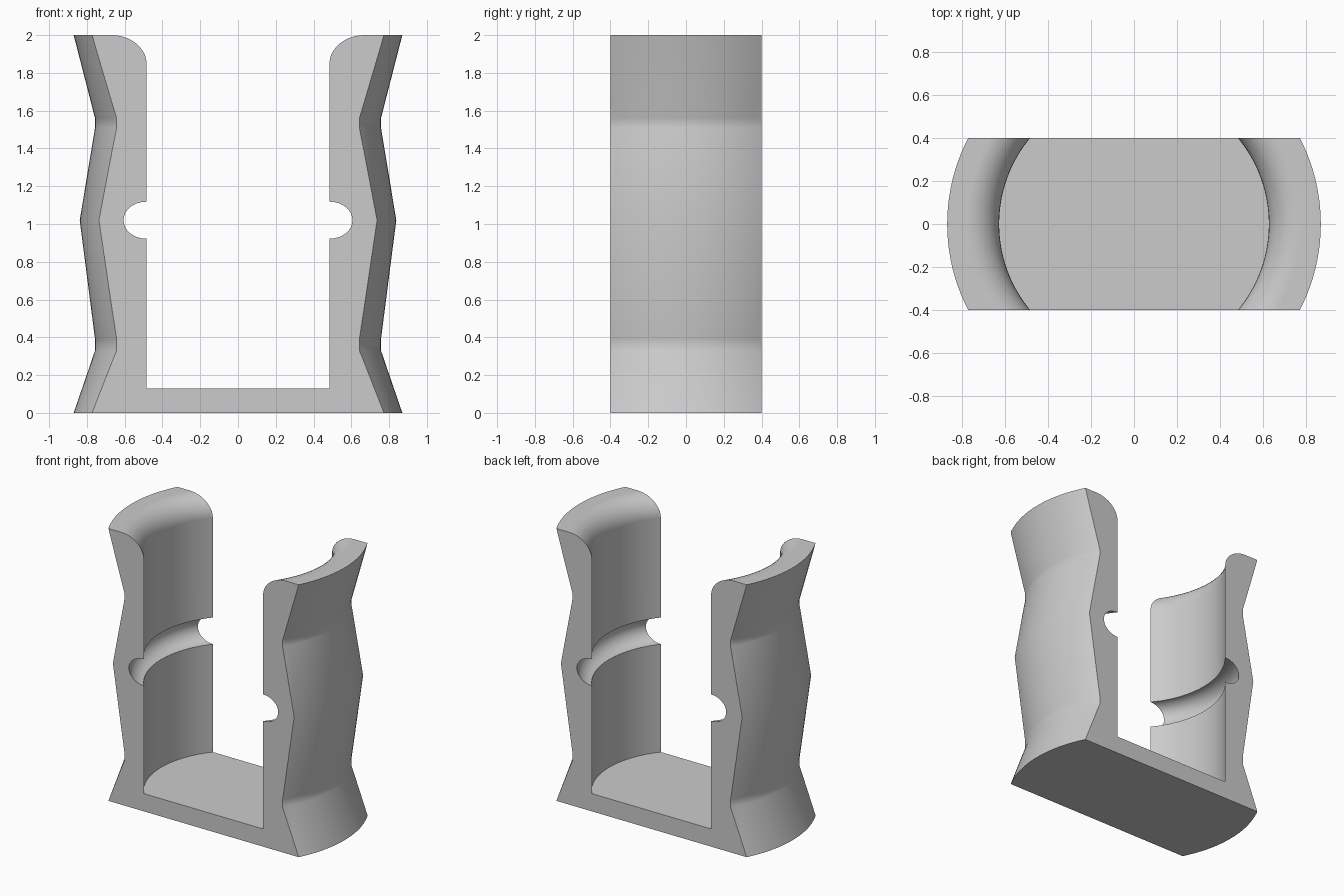
import bpy
import bmesh
from math import cos, sin, pi, radians

HALF_DEPTH = 0.4
BORE = 0.628
SEGMENTS = 128

cube = bpy.data.objects.get("Cube")
if cube:
    bpy.data.objects.remove(cube, do_unlink=True)

# Single grey material
grey = bpy.data.materials.new("plain grey")
grey.use_nodes = True
colour = (0.6, 0.6, 0.6, 1)
grey.diffuse_color = colour
grey.node_tree.nodes["Principled BSDF"].inputs["Base Color"].default_value = colour


def arc(r, z, radius, start, end, steps):
    """Points of a circular arc in the radius-height plane."""
    angles = [start + (end - start) * i / steps for i in range(steps + 1)]
    return [(r + radius * cos(a), z + radius * sin(a)) for a in angles]


# Cup profile: floor, bore with groove, rounded rim, waisted outside
profile = [(0, 0.13), (BORE, 0.13)]
profile += arc(BORE, 1.02, 0.098, -pi / 2, pi / 2, 16)
profile += arc(BORE + 0.15, 1.85, 0.15, pi, pi / 2, 10)
profile += [(0.87, 2), (0.757, 1.56), (0.757, 1.51), (0.838, 1.02),
            (0.757, 0.39), (0.757, 0.33), (0.87, 0), (0, 0)]

# Revolve the profile around the upright axis
bm = bmesh.new()
verts = [bm.verts.new((r, 0, z)) for r, z in profile]
edges = [bm.edges.new(pair) for pair in zip(verts, verts[1:])]
bmesh.ops.spin(bm, geom=verts + edges, cent=(0, 0, 0), axis=(0, 0, 1),
               angle=2 * pi, steps=SEGMENTS)
bmesh.ops.remove_doubles(bm, verts=bm.verts, dist=0.0001)

# Slice the cup flat at front and back, then cap each cut
for side in (-1, 1):
    bmesh.ops.bisect_plane(bm, geom=bm.verts[:] + bm.edges[:] + bm.faces[:],
                           plane_co=(0, side * HALF_DEPTH, 0),
                           plane_no=(0, side, 0), clear_outer=True)
    rim = [e for e in bm.edges if e.is_boundary
           and all(abs(v.co.y - side * HALF_DEPTH) < 0.001 for v in e.verts)]
    bmesh.ops.holes_fill(bm, edges=rim, sides=0)

bmesh.ops.recalc_face_normals(bm, faces=bm.faces)
mesh = bpy.data.meshes.new("grooved_cradle")
bm.to_mesh(mesh)
bm.free()

cradle = bpy.data.objects.new("grooved_cradle", mesh)
bpy.context.collection.objects.link(cradle)
mesh.materials.append(grey)

# Smooth curved walls, crisp edges
bpy.ops.object.select_all(action="DESELECT")
cradle.select_set(True)
bpy.context.view_layer.objects.active = cradle
bpy.ops.object.shade_smooth_by_angle(angle=radians(30))
weighted = cradle.modifiers.new("even shading", "WEIGHTED_NORMAL")
weighted.keep_sharp = True
